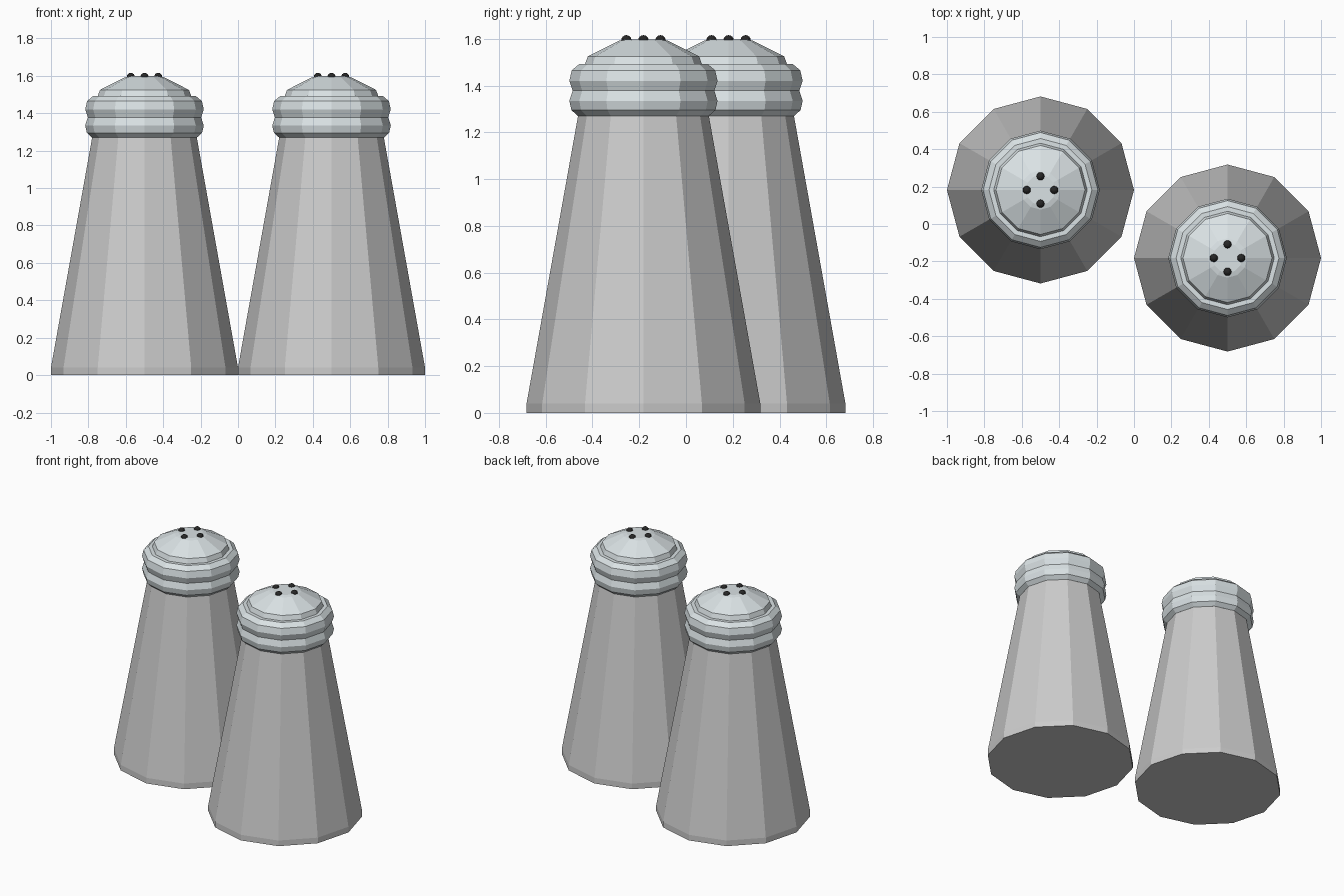
import bpy, bmesh, math

if "Cube" in bpy.data.objects:
    bpy.data.objects.remove(bpy.data.objects["Cube"])

SIDES = 12


def material(name, color):
    m = bpy.data.materials.new(name)
    m.diffuse_color = (*color, 1)
    m.use_nodes = True
    m.node_tree.nodes["Principled BSDF"].inputs["Base Color"].default_value = m.diffuse_color
    return m


def add_object(name, bm, loc, mat):
    bmesh.ops.recalc_face_normals(bm, faces=bm.faces)
    mesh = bpy.data.meshes.new(name)
    bm.to_mesh(mesh)
    bm.free()
    mesh.materials.append(mat)
    ob = bpy.data.objects.new(name, mesh)
    ob.location = loc
    bpy.context.collection.objects.link(ob)
    return ob


def lathe(name, profile, loc, mat):
    """Flat-shaded turned solid from (radius, height) pairs, closed at both ends."""
    bm = bmesh.new()
    rings = []
    for r, z in profile:
        rings.append([bm.verts.new((r * math.cos(a), r * math.sin(a), z))
                      for a in (2 * math.pi * i / SIDES for i in range(SIDES))])
    for low, high in zip(rings, rings[1:]):
        for i in range(SIDES):
            j = (i + 1) % SIDES
            bm.faces.new((low[i], low[j], high[j], high[i]))
    bm.faces.new(rings[0][::-1])
    bm.faces.new(rings[-1])
    return add_object(name, bm, loc, mat)


glass = material("body_grey", (0.80, 0.83, 0.81))
metal = material("cap_grey", (0.70, 0.76, 0.78))
black = material("hole_black", (0.02, 0.02, 0.02))

BODY = [(0.5, 0), (0.5, 0.04), (0.279, 1.275)]
CAP = [(0.28, 1.27), (0.308, 1.295), (0.317, 1.335), (0.303, 1.378),
       (0.317, 1.42), (0.307, 1.465), (0.275, 1.492), (0.25, 1.492),
       (0.238, 1.525), (0.105, 1.592), (0.08, 1.598)]

for label, x, y in (("left", -0.5, 0.182), ("right", 0.5, -0.182)):
    # tapered body and ringed cap with domed top
    lathe(f"{label}_shaker_body", BODY, (x, y, 0), glass)
    lathe(f"{label}_shaker_cap", CAP, (x, y, 0), metal)
    # four pour holes, shown as small dark beads
    for k in range(4):
        a = k * math.pi / 2
        bm = bmesh.new()
        bmesh.ops.create_uvsphere(bm, u_segments=12, v_segments=8, radius=0.022)
        add_object(f"{label}_pour_hole_{k + 1}", bm,
                   (x + 0.073 * math.cos(a), y + 0.073 * math.sin(a), 1.594), black)
